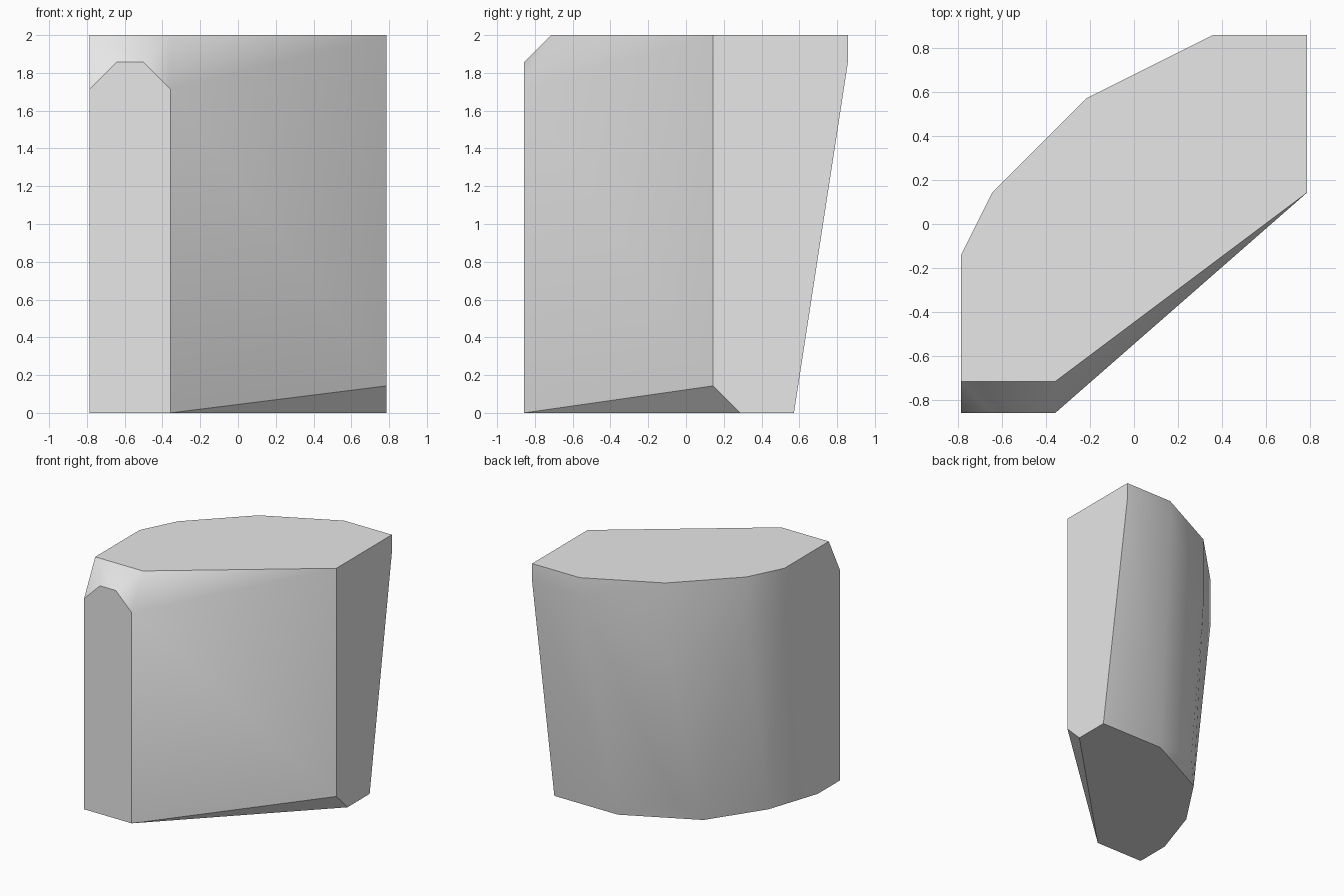
import bpy
import bmesh
import math

if "Cube" in bpy.data.objects:
    bpy.data.objects.remove(bpy.data.objects["Cube"], do_unlink=True)

U = 1 / 7  # the block's corners sit on a regular grid of this size

# Corner outlines in grid units (x, y)
bottom = [(-5.5, -6), (-2.5, -6), (5.5, 2), (5.5, 4),
          (1.5, 4), (-2.5, 2), (-4.5, -1), (-5.5, -4)]
top = [(-5.5, -5), (-2.5, -5), (5.5, 1), (5.5, 6),
       (2.5, 6), (-1.5, 4), (-4.5, 1), (-5.5, -1)]

# Chipped front top edge and lower right corner
chips = [(-5.5, -6, 12), (-4.5, -6, 13), (-3.5, -6, 13), (-2.5, -6, 12), (5.5, 1, 1)]

# Shoulders where the rounded back turns down from the top
shoulders = [(5.5, 6, 13), (2.5, 6, 13), (-1.5, 4, 10),
             (-4.5, 1, 11), (-5.5, -1, 12), (-1.5, 3, 1)]

points = [(x, y, 0) for x, y in bottom] + [(x, y, 14) for x, y in top]
points += chips + shoulders

# Stone block as the hull of its corners
bm = bmesh.new()
for x, y, z in points:
    bm.verts.new((x * U, y * U, z * U))
bmesh.ops.convex_hull(bm, input=bm.verts[:])
loose = [v for v in bm.verts if not v.link_faces]
bmesh.ops.delete(bm, geom=loose, context='VERTS')
bmesh.ops.dissolve_limit(bm, angle_limit=math.radians(0.5),
                         verts=bm.verts[:], edges=bm.edges[:])
bmesh.ops.recalc_face_normals(bm, faces=bm.faces[:])
mesh = bpy.data.meshes.new("stone_block")
bm.to_mesh(mesh)
bm.free()

block = bpy.data.objects.new("stone_block", mesh)
bpy.context.collection.objects.link(block)

# Plain grey material
grey = bpy.data.materials.new("light_grey")
grey.use_nodes = True
color = (0.8, 0.8, 0.8, 1)
grey.diffuse_color = color
grey.node_tree.nodes["Principled BSDF"].inputs["Base Color"].default_value = color
mesh.materials.append(grey)

# Soft shading across the shallow facets, sharp at the strong edges
bpy.ops.object.select_all(action='DESELECT')
block.select_set(True)
bpy.context.view_layer.objects.active = block
bpy.ops.object.shade_smooth_by_angle(angle=math.radians(30))
